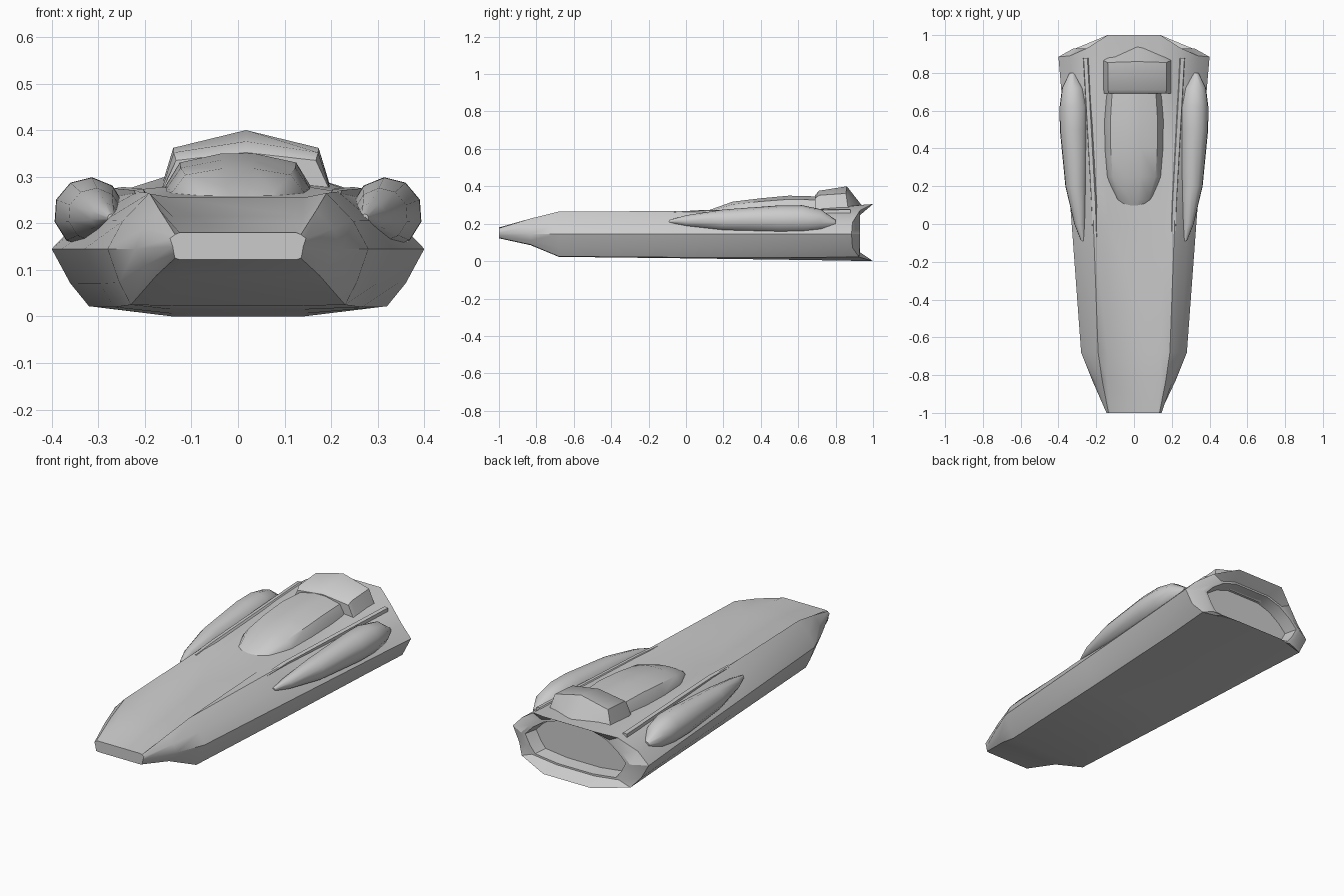
import bpy, math

if "Cube" in bpy.data.objects:
    bpy.data.objects.remove(bpy.data.objects["Cube"])


def loft(name, rings, angle=35):
    """Bridge equal-length rings of points and cap both ends."""
    n = len(rings[0])
    verts = [p for r in rings for p in r]
    faces = [(k * n + i, k * n + (i + 1) % n, (k + 1) * n + (i + 1) % n, (k + 1) * n + i)
             for k in range(len(rings) - 1) for i in range(n)]
    faces.append(tuple(reversed(range(n))))
    faces.append(tuple(range((len(rings) - 1) * n, len(rings) * n)))
    me = bpy.data.meshes.new(name)
    me.from_pydata(verts, [], faces)
    ob = bpy.data.objects.new(name, me)
    bpy.context.collection.objects.link(ob)
    bpy.ops.object.select_all(action='DESELECT')
    ob.select_set(True)
    bpy.context.view_layer.objects.active = ob
    bpy.ops.object.mode_set(mode='EDIT')
    bpy.ops.mesh.select_all(action='SELECT')
    bpy.ops.mesh.normals_make_consistent(inside=False)
    bpy.ops.object.mode_set(mode='OBJECT')
    bpy.ops.object.shade_smooth_by_angle(angle=math.radians(angle))
    return ob


def mirror_half(pts, cx=0.0):
    """Complete a half section (x, y, z), x measured from the centre line."""
    left = [(cx - x, y, z) for x, y, z in reversed(pts) if x > 1e-6]
    return [(cx + x, y, z) for x, y, z in pts] + left


def hull_half(y, bottom, low, mid, edge, top):
    lx, lz = low
    mx, mz = mid
    ex, ez = edge
    sec = [bottom, low, (lx * .5 + mx * .5, lz * .6 + mz * .4), mid,
           (mx * .55 + ex * .45 + .008, mz * .55 + ez * .45 + .006), edge, top]
    return [(x, y, z) for x, z in sec]


# Hull: stations from nose to tail
stations = [
    (-1.0, (.125, .122), (.135, .125), (.14, .15), (.135, .176), (.125, .18)),
    (-.83, (.14, .085), (.175, .088), (.22, .145), (.168, .228), (.14, .20)),
    (-.68, (.14, .023), (.23, .025), (.28, .145), (.19, .265), (.14, .215)),
    (0.0, (.14, .015), (.265, .02), (.33, .145), (.215, .268), (.14, .255)),
    (.65, (.14, .006), (.30, .02), (.38, .145), (.24, .27), (.14, .28)),
]
halves = [hull_half(*s) for s in stations]
# Swept tail rim, wrapped inwards to a collar and an engine recess
tail = hull_half(0, (.14, 0), (.32, .022), (.40, .145), (.25, .27), (.14, .305))
tail_y = [1.0, .925, .89, .885, .89, .93, 1.0]
halves.append([(x, y, z) for (x, _, z), y in zip(tail, tail_y)])
for s, y in [(.80, .93), (.74, .93), (.70, .86)]:
    halves.append([(x * s, y, .15 + (z - .15) * s) for x, _, z in tail])
loft("hull", [mirror_half(h) for h in halves])

# Canopy: low rounded blister
canopy = []
for y, w, top in [(.09, .05, .255), (.13, .10, .275), (.25, .145, .318),
                  (.40, .158, .336), (.55, .16, .35), (.74, .145, .345)]:
    b = .235
    h = top - b
    canopy.append(mirror_half([(w, y, b), (w * .97, y, b + h * .4), (w * .78, y, b + h * .83),
                               (w * .22, y, top)]))
loft("canopy", canopy, 40)

# Engine hood behind the canopy, crest then sloping pointed back
hood = []
for w, sx, ys, zs in [
        (.185, .150, (.69, .69, .69), (.26, .335, .352)),
        (.185, .155, (.71, .71, .71), (.26, .352, .376)),
        (.187, .156, (.87, .855, .86), (.26, .362, .40)),
        (.186, .150, (.875, .89, .95), (.255, .27, .285))]:
    hood.append(mirror_half([(w, ys[0], zs[0]), (sx, ys[1], zs[1]), (0, ys[2], zs[2])], .017))
loft("engine_hood", hood, 40)

# Side pods and thin strakes, one pair each
for side, label in ((1, "right"), (-1, "left")):
    pod = []
    for y, cx, cz, r in [(-.09, .272, .212, .008), (.0, .287, .215, .03), (.2, .307, .218, .058),
                         (.5, .319, .222, .076), (.62, .319, .222, .077),
                         (.72, .323, .218, .060), (.80, .327, .205, .015)]:
        pod.append([(side * (cx + r * math.cos(a)), y, cz + r * math.sin(a))
                    for a in (math.radians(22 + 36 * i) for i in range(10))])
    loft("pod_" + label, pod, 40)

    strake = []
    for y, x, z in [(-.07, .207, .258), (.1, .212, .268), (.88, .255, .272)]:
        strake.append([(side * (x + dx), y, z + dz)
                       for dx, dz in ((-.02, -.01), (.014, -.014), (.012, .003), (-.008, .006))])
    loft("strake_" + label, strake)
